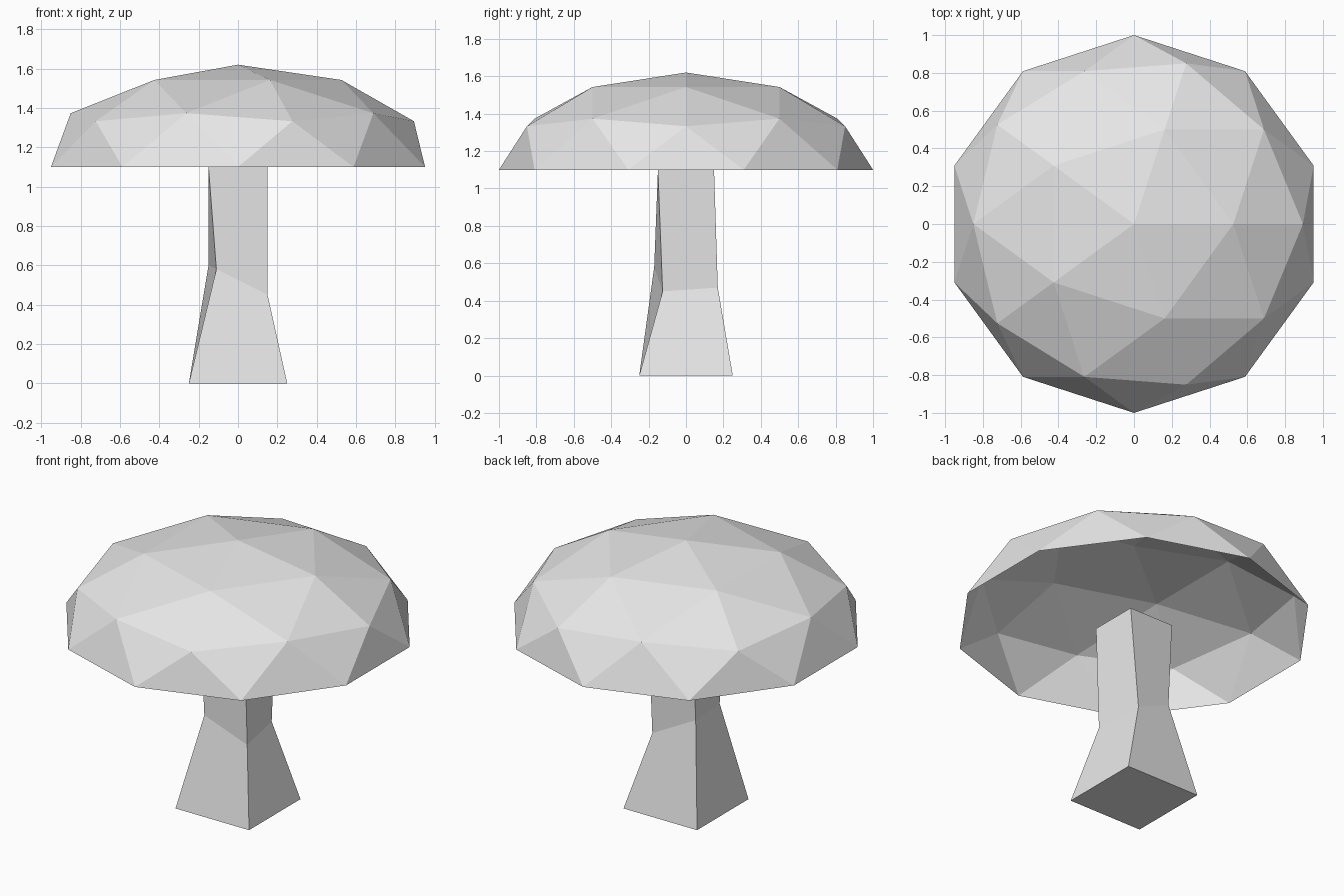
import bpy
import bmesh
from mathutils import Matrix

cube = bpy.data.objects.get("Cube")
if cube:
    bpy.data.objects.remove(cube, do_unlink=True)

# Plain grey
grey = bpy.data.materials.new("light_grey")
grey.use_nodes = True
grey.diffuse_color = (0.8, 0.8, 0.8, 1)
shader = next(n for n in grey.node_tree.nodes if n.type == 'BSDF_PRINCIPLED')
shader.inputs["Base Color"].default_value = grey.diffuse_color


def add_part(name, bm):
    mesh = bpy.data.meshes.new(name)
    bm.to_mesh(mesh)
    bm.free()
    mesh.materials.append(grey)
    part = bpy.data.objects.new(name, mesh)
    bpy.context.collection.objects.link(part)
    return part


def square(half, z):
    return [(-half, -half, z), (half, -half, z), (half, half, z), (-half, half, z)]


CAP_BASE, CAP_HEIGHT = 1.1, 0.52

# Cap: flattened upper half of an icosphere, open underneath
bm = bmesh.new()
bmesh.ops.create_icosphere(bm, subdivisions=2, radius=1)
lower = [f for f in bm.faces if f.calc_center_median().z < 0]
bmesh.ops.delete(bm, geom=lower, context='FACES')
bmesh.ops.transform(bm, verts=bm.verts,
                    matrix=Matrix.Translation((0, 0, CAP_BASE)) @ Matrix.Diagonal((1, 1, CAP_HEIGHT, 1)))
add_part("mushroom_cap", bm)

# Stem: four-sided, with a crooked waist above a flared foot
waist = [(-0.11, -0.17, 0.58), (0.15, -0.125, 0.45), (0.11, 0.17, 0.47), (-0.15, 0.12, 0.6)]
bm = bmesh.new()
rings = [[bm.verts.new(p) for p in ring]
         for ring in (square(0.25, 0), waist, square(0.15, CAP_BASE))]
for low, high in zip(rings, rings[1:]):
    for i in range(4):
        j = (i + 1) % 4
        bm.faces.new((low[i], low[j], high[j], high[i]))
bm.faces.new(reversed(rings[0]))
bm.faces.new(rings[-1])
add_part("mushroom_stem", bm)
